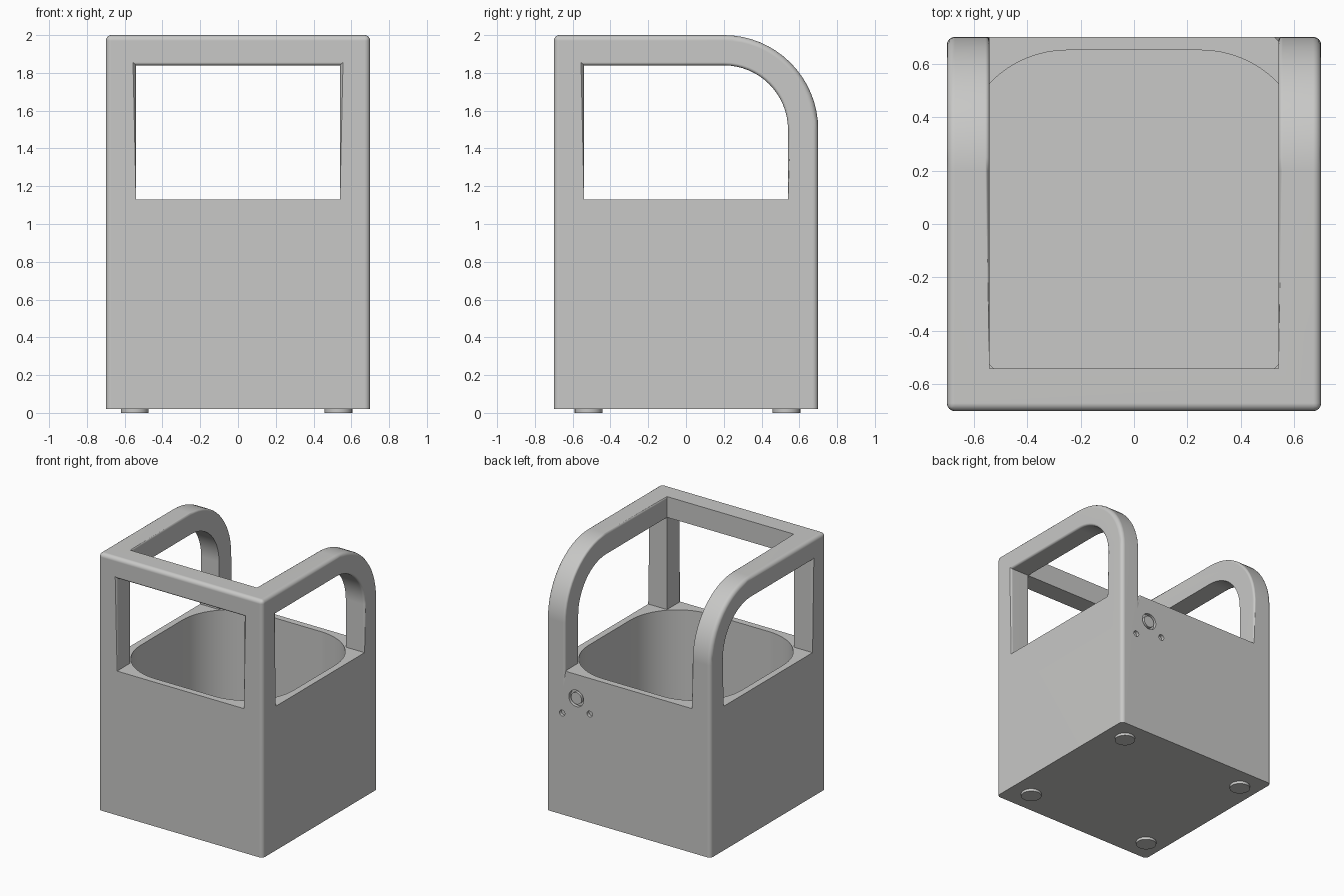
import bpy, bmesh, math
from mathutils import Matrix

cube = bpy.data.objects.get("Cube")
if cube:
    bpy.data.objects.remove(cube, do_unlink=True)

grey = bpy.data.materials.new("light grey")
grey.use_nodes = True
grey.diffuse_color = (0.58, 0.58, 0.57, 1)
grey.node_tree.nodes["Principled BSDF"].inputs["Base Color"].default_value = grey.diffuse_color

HALF, BASE, DECK, TOP = 0.70, 0.02, 1.13, 2.0   # body half width and heights
BAR = 0.16                                      # thickness of posts and bars
IN = HALF - BAR                                 # half width of the openings


def add_object(name, bm):
    bmesh.ops.recalc_face_normals(bm, faces=bm.faces)
    mesh = bpy.data.meshes.new(name)
    bm.to_mesh(mesh)
    bm.free()
    obj = bpy.data.objects.new(name, mesh)
    bpy.context.collection.objects.link(obj)
    mesh.materials.append(grey)
    return obj


def prism(points, vec):
    """Extrude a closed outline along a vector."""
    bm = bmesh.new()
    face = bm.faces.new([bm.verts.new(p) for p in points])
    ext = bmesh.ops.extrude_face_region(bm, geom=[face])
    bmesh.ops.translate(bm, vec=vec, verts=[v for v in ext["geom"] if isinstance(v, bmesh.types.BMVert)])
    return bm


def arc(cx, cy, r, a0, a1, n=16):
    return [(cx + r * math.cos(math.radians(a0 + (a1 - a0) * i / n)),
             cy + r * math.sin(math.radians(a0 + (a1 - a0) * i / n))) for i in range(n + 1)]


def side_outline(half, low, r):
    """Side profile (y, z) with a large round at the upper back."""
    return [(-half, low), (half, low)] + arc(0.2, 1.5, r, 0, 90) + [(-half, 1.5 + r)]


def along_x(outline, w):
    return prism([(-w, y, z) for y, z in outline], (2 * w, 0, 0))


def cylinder(r, depth, centre, axis="Z"):
    rot = Matrix.Rotation(math.pi / 2, 4, "X") if axis == "Y" else Matrix()
    bm = bmesh.new()
    bmesh.ops.create_cone(bm, cap_ends=True, segments=32, radius1=r, radius2=r,
                          depth=depth, matrix=Matrix.Translation(centre) @ rot)
    return bm


def shade(obj):
    bpy.ops.object.select_all(action="DESELECT")
    obj.select_set(True)
    bpy.context.view_layer.objects.active = obj
    bpy.ops.object.shade_smooth_by_angle(angle=math.radians(30))
    mod = obj.modifiers.new("even shading", "WEIGHTED_NORMAL")
    mod.keep_sharp = True


def sharp(e):
    return e.calc_face_angle(0) > math.radians(35)


def bevel(bm, edges, width):
    bmesh.ops.bevel(bm, geom=edges, offset=width, segments=4, profile=0.5,
                    affect="EDGES", clamp_overlap=True)


# Outer block with rounded edges everywhere but underneath
bm = along_x(side_outline(HALF, BASE, 0.5), HALF)
bmesh.ops.recalc_face_normals(bm, faces=bm.faces)
bevel(bm, [e for e in bm.edges if sharp(e) and max(v.co.z for v in e.verts) > 0.1], 0.03)
body = add_object("body_and_handle_frame", bm)

# Cutters: front window with open interior, side windows, basin, back sockets
corners = [(0.25, 0.25, 0), (-0.25, 0.25, 90), (-0.25, -0.25, 180), (0.25, -0.25, 270)]
basin = [p for cx, cy, a in corners for p in arc(cx, cy, 0.4, a, a + 90)]
inner = [(-1, DECK), (1, DECK), (1, 2.3), (-IN, 2.3), (-IN, TOP - BAR), (-1, TOP - BAR)]
sockets = [(0.445, 0.945, 0.063), (0.565, 0.80, 0.023), (0.33, 0.855, 0.023)]
cutters = [add_object("interior_cutter", along_x(inner, IN)),
           add_object("side_window_cutter", along_x(side_outline(IN, DECK, 0.34), 1)),
           add_object("basin_cutter", prism([(x, y, 0.08) for x, y in basin], (0, 0, 1.2)))]
cutters += [add_object("socket_cutter", cylinder(r, 0.05, (x, HALF, z), "Y")) for x, z, r in sockets]
for c in cutters:
    c.hide_render = True
    mod = body.modifiers.new(c.name, "BOOLEAN")
    mod.operation, mod.solver, mod.object = "DIFFERENCE", "EXACT", c
bpy.context.view_layer.update()
cut = bpy.data.meshes.new_from_object(body.evaluated_get(bpy.context.evaluated_depsgraph_get()))
body.modifiers.clear()
body.data = cut
for c in cutters:
    bpy.data.objects.remove(c, do_unlink=True)


# Soften the window rims and the inner edges of the curved arms
def softened(e):
    if not sharp(e):
        return False
    a, b = (v.co for v in e.verts)
    m = (a + b) / 2
    if m.z < DECK + 0.005:
        return False

    def on(axis, value):
        return all(abs(abs(p[axis]) - value) < 1e-3 for p in (a, b))
    if on(0, HALF) or (on(1, HALF) and m.y < 0):
        return True
    bend = m.y > 0.2 and m.z > 1.5 and math.hypot(m.y - 0.2, m.z - 1.5) > 0.42
    return on(0, IN) and m.y > -0.5 and (m.y > 0.6 or m.z > 1.9 or bend)


bm = bmesh.new()
bm.from_mesh(cut)
bmesh.ops.remove_doubles(bm, verts=bm.verts, dist=1e-5)
bmesh.ops.dissolve_limit(bm, angle_limit=0.01, verts=bm.verts, edges=bm.edges)
bevel(bm, [e for e in bm.edges if softened(e)], 0.016)
bm.to_mesh(cut)
bm.free()
shade(body)

# Flush button inside the large back socket
x, z, r = sockets[0]
shade(add_object("back_button", cylinder(0.045, 0.03, (x, HALF - 0.016, z), "Y")))

# Four round feet
for fx in (-0.547, 0.532):
    for fy in (-0.516, 0.532):
        side = "right" if fx < 0 else "left"
        end = "front" if fy < 0 else "back"
        shade(add_object(f"{end}_{side}_foot", cylinder(0.073, 0.03, (fx, fy, 0.015))))
